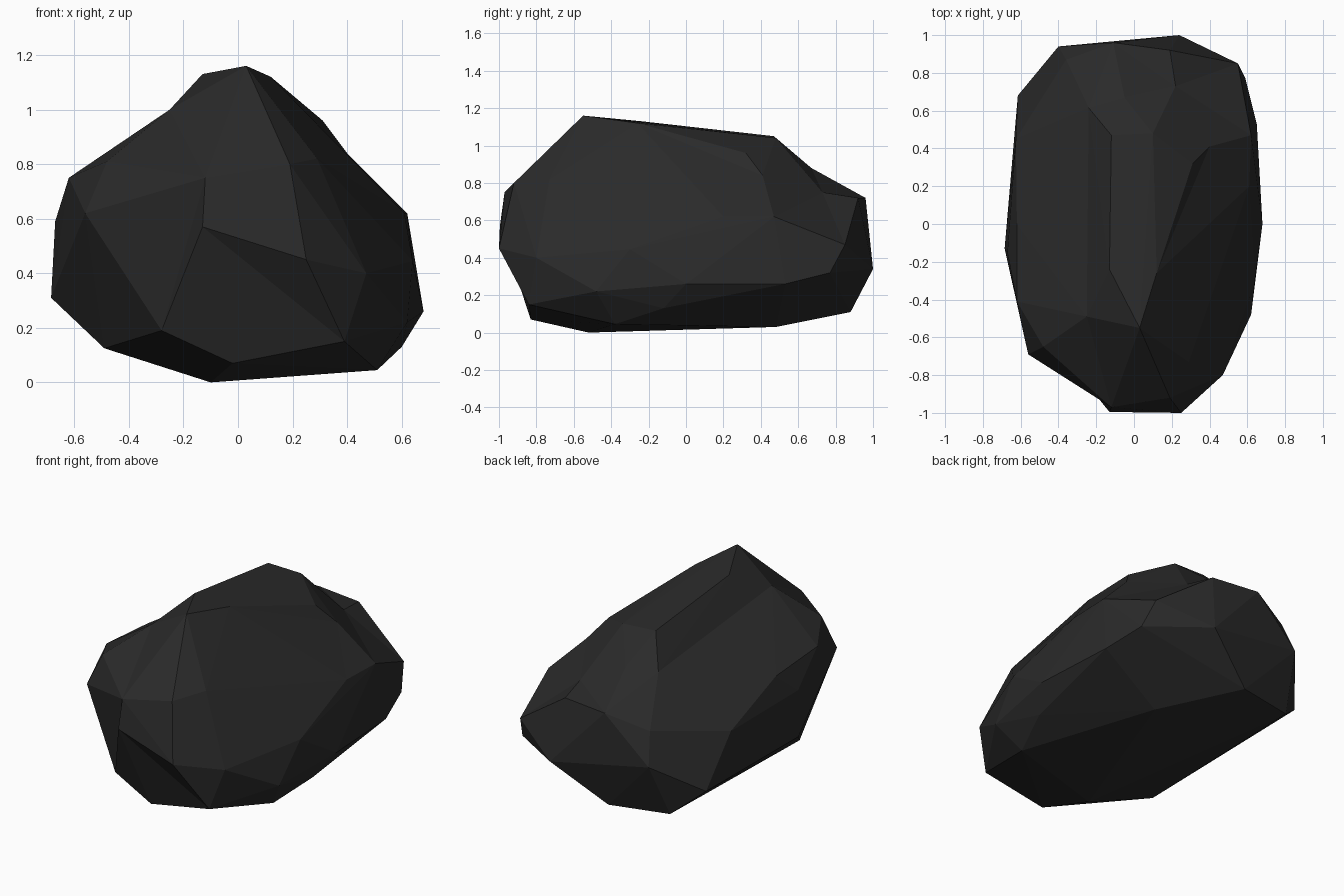
import bpy, bmesh
from mathutils import Vector

if "Cube" in bpy.data.objects:
    bpy.data.objects.remove(bpy.data.objects["Cube"])

# Corner points of the boulder, grouped by area
ridge = [(.03, -.55, 1.16), (-.13, -.24, 1.13), (-.12, .47, 1.05), (.12, -.26, 1.12),
         (.10, .48, 1.04), (.31, .32, .96)]
front = [(-.12, -.97, .75), (-.13, -.995, .57), (.25, -1, .45), (.19, -.92, .80),
         (.29, -.73, .82), (.39, -.84, .15), (-.28, -.81, .19), (-.02, -.83, .07)]
right = [(.47, -.80, .40), (.62, -.48, .22), (.64, -.30, .445), (.61, .20, .62),
         (.62, .47, .62), (.68, 0, .26), (.65, .53, .26)]
left = [(-.56, -.69, .62), (-.48, -.65, .81), (-.62, -.41, .75), (-.62, 0, .72),
        (-.67, -.15, .59), (-.685, -.13, .31), (-.625, .45, .55), (-.615, .68, .26)]
back = [(.59, .77, .32), (.55, .85, .47), (.24, 1, .34), (.19, .92, .72),
        (-.11, .96, .72), (-.40, .94, .45), (-.36, .87, .64)]
base = [(-.10, -.52, 0), (.51, -.38, .045), (.60, -.12, .13), (.25, .48, .03),
        (-.08, .88, .11), (-.45, .80, .12), (-.49, -.42, .125)]
# Chipped hollows: true position, and how far to lift while the shell is stretched
hollows = [((.22, .73, .75), .17), ((-.05, .67, .88), .09), ((-.24, .615, .88), .09),
           ((.40, .41, .84), .06), ((-.25, -.49, 1.0), .09)]

# Faceted shell stretched over the corners, hollows lifted so they join it
bm = bmesh.new()
for p in ridge + front + right + left + back + base:
    bm.verts.new(p)
sunk = [(bm.verts.new((p[0], p[1], p[2] + lift)), lift) for p, lift in hollows]
bmesh.ops.convex_hull(bm, input=bm.verts[:])

# Drop the hollows back to their true depth
for v, lift in sunk:
    v.co.z -= lift
loose = [v for v in bm.verts if not v.link_faces]
bmesh.ops.delete(bm, geom=loose, context='VERTS')


def turn_edge(a, b):
    """Turn the edge between two corners so the facets fold inward there."""
    ends = [min(bm.verts, key=lambda v: (v.co - Vector(p)).length) for p in (a, b)]
    edge = bm.edges.get(ends)
    if edge:
        bmesh.ops.rotate_edges(bm, edges=[edge], use_ccw=True)


# Creases down the front
turn_edge(front[1], left[0])
turn_edge(front[2], front[7])

bmesh.ops.recalc_face_normals(bm, faces=bm.faces[:])
mesh = bpy.data.meshes.new("boulder")
bm.to_mesh(mesh)
bm.free()

stone = bpy.data.materials.new("dark stone")
stone.diffuse_color = (.023, .023, .023, 1)
stone.use_nodes = True
stone.node_tree.nodes["Principled BSDF"].inputs["Base Color"].default_value = stone.diffuse_color
mesh.materials.append(stone)
bpy.context.collection.objects.link(bpy.data.objects.new("boulder", mesh))
